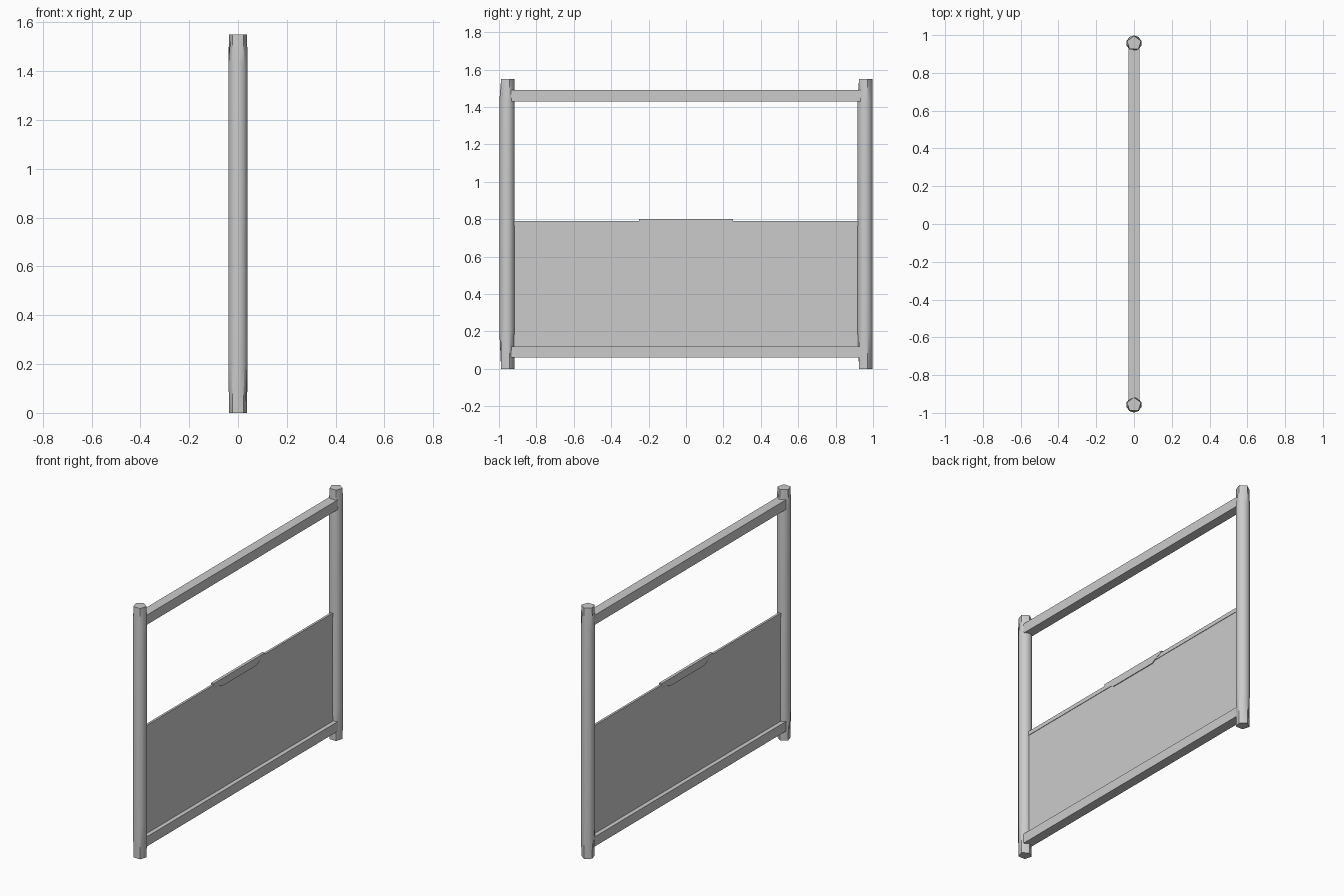
import bpy, bmesh, math

cube = bpy.data.objects.get("Cube")
if cube:
    bpy.data.objects.remove(cube, do_unlink=True)

grey = bpy.data.materials.new("plain grey")
grey.use_nodes = True
colour = (0.6, 0.6, 0.6, 1)
grey.diffuse_color = colour
grey.node_tree.nodes["Principled BSDF"].inputs["Base Color"].default_value = colour


def finish(name, bm, smooth=False):
    bmesh.ops.recalc_face_normals(bm, faces=bm.faces)
    mesh = bpy.data.meshes.new(name)
    bm.to_mesh(mesh)
    bm.free()
    mesh.materials.append(grey)
    obj = bpy.data.objects.new(name, mesh)
    bpy.context.collection.objects.link(obj)
    if smooth:
        bpy.ops.object.select_all(action="DESELECT")
        obj.select_set(True)
        bpy.context.view_layer.objects.active = obj
        bpy.ops.object.shade_smooth_by_angle(angle=math.radians(40))
    return obj


def prism(name, outline, thickness):
    """Extrude a (y, z) outline symmetrically along x."""
    bm = bmesh.new()
    face = bm.faces.new([bm.verts.new((-thickness / 2, y, z)) for y, z in outline])
    side = bmesh.ops.extrude_face_region(bm, geom=[face])["geom"]
    moved = [v for v in side if isinstance(v, bmesh.types.BMVert)]
    bmesh.ops.translate(bm, verts=moved, vec=(thickness, 0, 0))
    return finish(name, bm)


def bar(name, half_length, low, high, thickness):
    prism(name, [(-half_length, low), (half_length, low),
                 (half_length, high), (-half_length, high)], thickness)


def post(name, y, turn):
    """Rough log: five-sided ends swelling to a rounder middle."""
    bm = bmesh.new()
    rings = []
    for z, roundness in ((0, 0), (0.2, 1), (1.43, 1), (1.55, 0)):
        ring = []
        for i in range(10):
            angle = turn + i * math.tau / 10
            flat = math.cos(math.pi / 5) if i % 2 else 1
            radius = 0.039 * flat * (1 - roundness) + 0.041 * roundness
            ring.append(bm.verts.new((radius * math.cos(angle),
                                      y + radius * math.sin(angle), z)))
        rings.append(ring)
    for low, high in zip(rings, rings[1:]):
        for i in range(10):
            j = (i + 1) % 10
            bm.faces.new((low[i], low[j], high[j], high[i]))
    bm.faces.new(rings[0])
    bm.faces.new(rings[-1])
    finish(name, bm, smooth=True)


# Upright posts
post("front_post", -0.957, math.pi / 2)
post("back_post", 0.957, math.pi / 2)

# Horizontal rails
bar("top_rail", 0.935, 1.43, 1.49, 0.06)
bar("bottom_rail", 0.935, 0.06, 0.12, 0.06)

# Thin panel with its edge trim
bar("panel", 0.93, 0.11, 0.77, 0.008)
bar("panel_trim", 0.925, 0.765, 0.79, 0.014)

# Tapered grip in the middle of the trim
prism("panel_grip", [(-0.17, 0.753), (0.17, 0.753), (0.19, 0.765), (0.25, 0.79),
                     (0.25, 0.8), (-0.25, 0.8), (-0.25, 0.79), (-0.19, 0.765)], 0.018)
